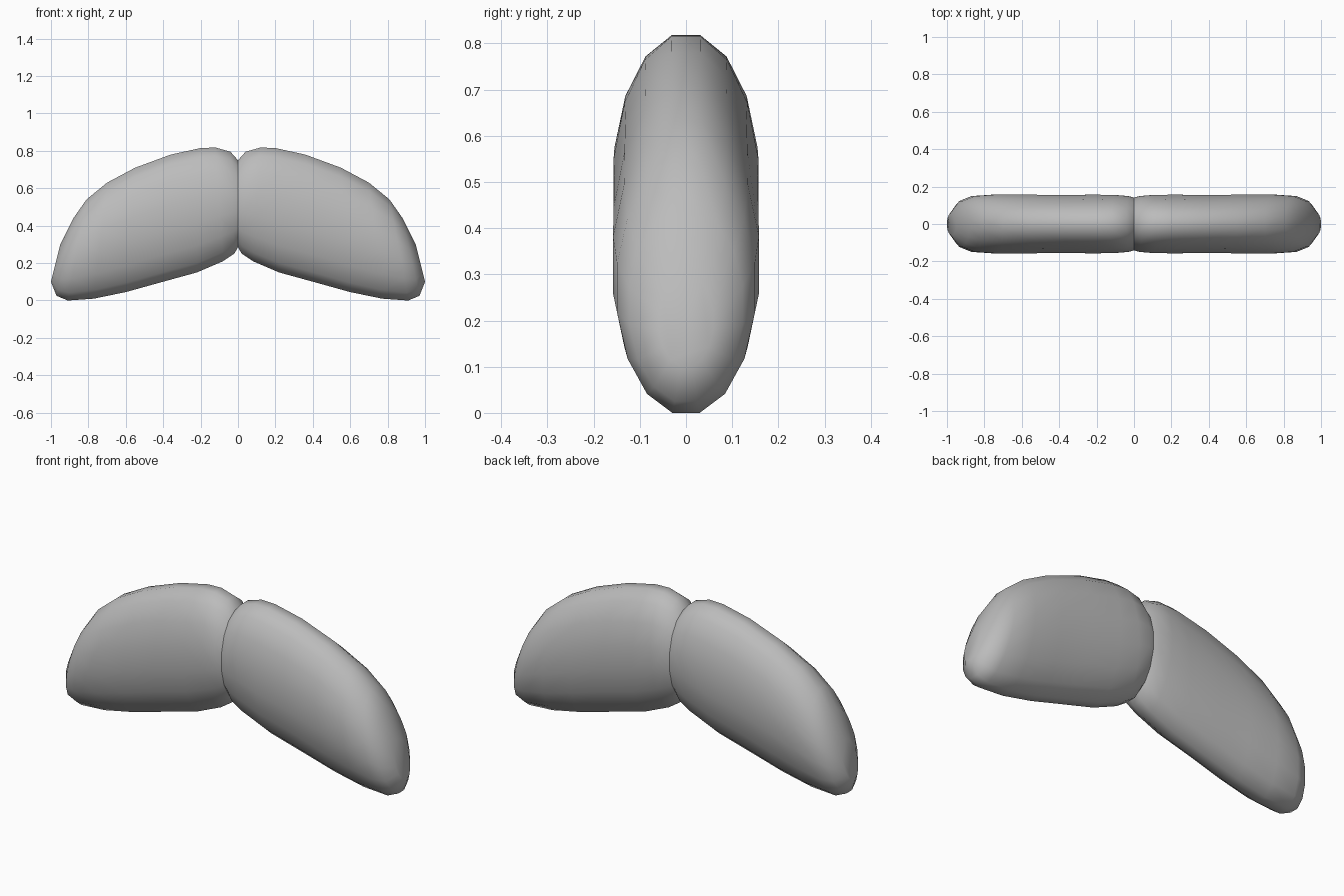
import bpy, bmesh
from math import sin, cos, tau
from mathutils import Vector

cube = bpy.data.objects.get("Cube")
if cube:
    bpy.data.objects.remove(cube)

mat = bpy.data.materials.new("soft grey")
mat.use_nodes = True
grey = (0.5, 0.5, 0.5, 1)
mat.diffuse_color = grey
mat.node_tree.nodes["Principled BSDF"].inputs["Base Color"].default_value = grey

# Sections from the middle to the tip: top x, top z, bottom x, bottom z, half depth
sections = [
    (0, 0.75, 0, 0.285, 0.143),
    (0.04, 0.795, 0.02, 0.25, 0.152),
    (0.12, 0.818, 0.08, 0.21, 0.158),
    (0.2, 0.815, 0.22, 0.15, 0.16),
    (0.36, 0.78, 0.42, 0.095, 0.158),
    (0.55, 0.71, 0.6, 0.045, 0.16),
    (0.7, 0.63, 0.77, 0.01, 0.161),
    (0.81, 0.54, 0.91, 0, 0.152),
    (0.88, 0.44, 0.97, 0.025, 0.125),
    (0.95, 0.3, 1.0, 0.1, 0.06),
]
SIDES = 16
flat = cos(tau / SIDES / 2)

# One half of the moustache, lofted through oval sections
bm = bmesh.new()
rings = []
for tx, tz, bx, bz, depth in sections:
    top, bottom = Vector((tx, 0, tz)), Vector((bx, 0, bz))
    mid, arm = (top + bottom) / 2, (top - bottom) / 2
    ring = []
    for i in range(SIDES):
        a = tau * (i + 0.5) / SIDES
        p = mid + arm * (cos(a) / flat)
        p.y = depth * sin(a)
        ring.append(bm.verts.new(p))
    rings.append(ring)
for r, s in zip(rings, rings[1:]):
    for i in range(SIDES):
        j = (i + 1) % SIDES
        bm.faces.new((r[i], r[j], s[j], s[i]))
# Close the rounded tip
bm.faces.new(rings[-1])
bmesh.ops.recalc_face_normals(bm, faces=bm.faces)
mesh = bpy.data.meshes.new("moustache")
bm.to_mesh(mesh)
bm.free()
mesh.materials.append(mat)
obj = bpy.data.objects.new("moustache", mesh)
bpy.context.collection.objects.link(obj)

# Smooth body; the crease between the halves stays sharp because they are not merged
bpy.ops.object.select_all(action="DESELECT")
obj.select_set(True)
bpy.context.view_layer.objects.active = obj
bpy.ops.object.shade_smooth()
mirror = obj.modifiers.new("other half", "MIRROR")
mirror.use_mirror_merge = False
